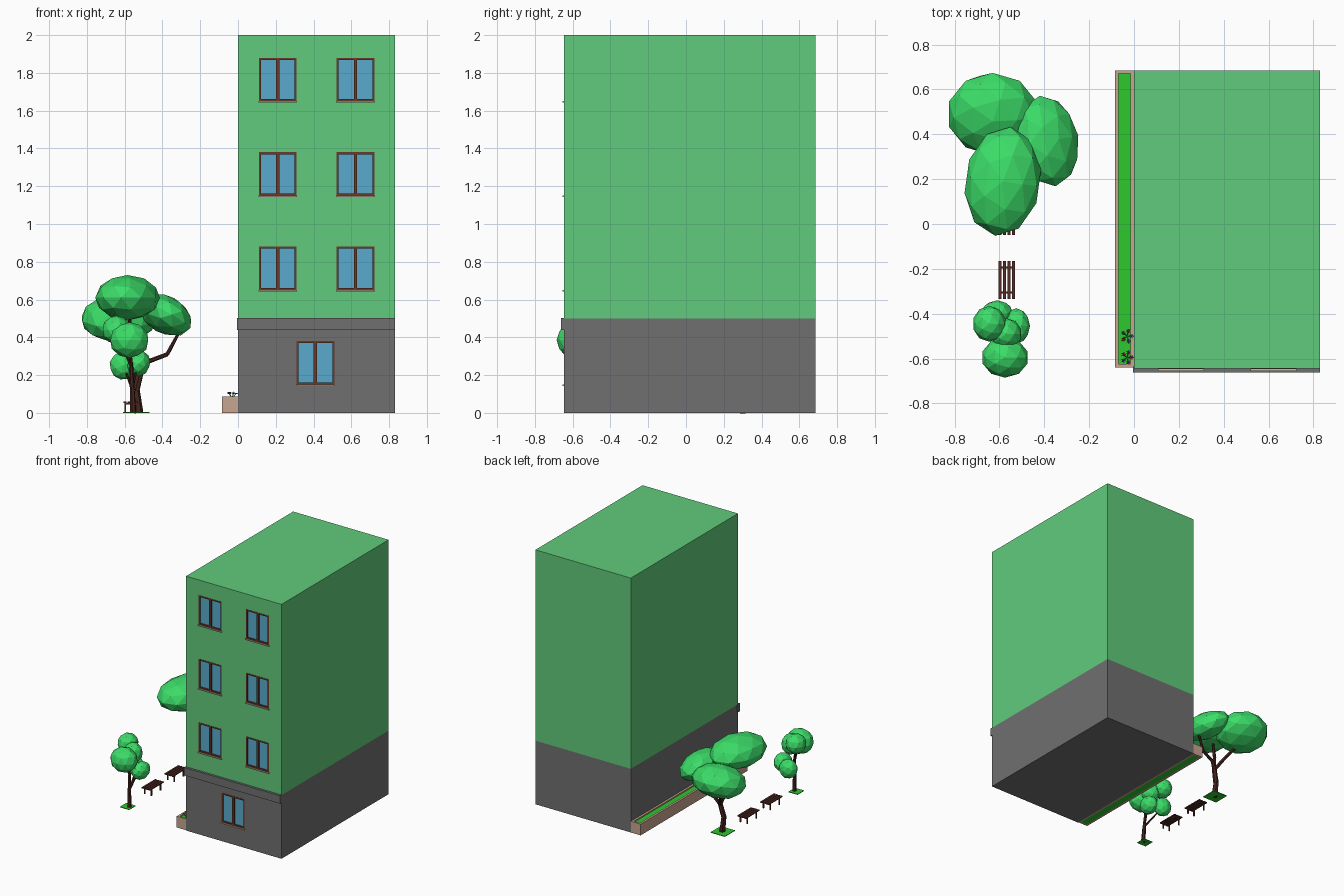
import bpy, bmesh, math, random
from mathutils import Vector, Matrix, Euler

if "Cube" in bpy.data.objects:
    bpy.data.objects.remove(bpy.data.objects["Cube"])

random.seed(4)


def mat(name, r, g, b):
    m = bpy.data.materials.new(name)
    m.diffuse_color = (r, g, b, 1)
    m.use_nodes = True
    m.node_tree.nodes["Principled BSDF"].inputs["Base Color"].default_value = m.diffuse_color
    return m


WALL = mat("green_wall", .12, .6, .2)
STONE = mat("dark_stone", .16, .16, .16)
GLASS = mat("glass", .1, .41, .61)
FRAME = mat("frame_wood", .15, .04, .02)
SILL = mat("sill_stone", .6, .5, .38)
LEAF = mat("leaf", .045, .72, .14)
BARK = mat("bark", .06, .018, .013)
BENCH = mat("bench_wood", .09, .025, .02)
BRICK = mat("planter_brick", .58, .38, .28)
GRASS = mat("grass", .026, .58, .026)
RED = mat("red_petal", .6, .02, .06)
BLUE = mat("blue_petal", .05, .12, .7)


def finish(name, bm, material):
    me = bpy.data.meshes.new(name)
    bm.to_mesh(me)
    bm.free()
    ob = bpy.data.objects.new(name, me)
    bpy.context.collection.objects.link(ob)
    if material:
        me.materials.append(material)
    return ob


def add_box(bm, x0, x1, y0, y1, z0, z1):
    m = Matrix.Translation(((x0 + x1) / 2, (y0 + y1) / 2, (z0 + z1) / 2))
    bmesh.ops.create_cube(bm, size=1, matrix=m @ Matrix.Diagonal((x1 - x0, y1 - y0, z1 - z0, 1)))


def boxes(name, material, *dims):
    bm = bmesh.new()
    for d in dims:
        add_box(bm, *d)
    return finish(name, bm, material)


def blob(bm, centre, radii, tilt=(0, 0, 0), sub=2):
    m = Matrix.Translation(centre) @ Euler([math.radians(a) for a in tilt]).to_matrix().to_4x4()
    bmesh.ops.create_icosphere(bm, subdivisions=sub, radius=1, matrix=m @ Matrix.Diagonal((*radii, 1)))


def limb(bm, *pts):
    # tapered chain of six-sided segments; each point is (x, y, z, radius)
    for p, q in zip(pts, pts[1:]):
        a, b = Vector(p[:3]), Vector(q[:3])
        d = b - a
        m = Matrix.Translation((a + b) / 2) @ d.to_track_quat('Z', 'Y').to_matrix().to_4x4()
        bmesh.ops.create_cone(bm, cap_ends=True, segments=6, radius1=p[3], radius2=q[3],
                              depth=d.length, matrix=m)


# Building: stone ground floor, ledge, painted upper floors
FRONT, BACK, RIGHT = -.645, .685, .83
base = boxes("ground_floor", STONE, (0, RIGHT, FRONT, BACK, 0, .5))
upper = boxes("upper_floors", WALL, (0, RIGHT, FRONT, BACK, .5, 2))
boxes("ledge", STONE, (-.005, RIGHT, FRONT - .018, FRONT + .01, .44, .502))

# Windows: shallow recess, frame with mullion, two panes, sill
windows = [(.31, .15)] + [(x, .65 + .5 * f) for f in range(3) for x in (.11, .522)]
W, H, T = .2, .23, .011
recess = bmesh.new()
for i, (x, z) in enumerate(windows):
    x1, z1, xm = x + W, z + H, x + W / 2
    add_box(recess, x, x1, FRONT - .03, FRONT + .02, z, z1)
    y0, y1 = FRONT - .002, FRONT + .02
    boxes(f"window_frame_{i}", FRAME,
          (x, x + T, y0, y1, z, z1), (x1 - T, x1, y0, y1, z, z1),
          (x + T, x1 - T, y0, y1, z, z + T), (x + T, x1 - T, y0, y1, z1 - T, z1),
          (xm - .009, xm + .009, y0, y1, z + T, z1 - T))
    boxes(f"window_glass_{i}", GLASS,
          (x + T, xm - .009, FRONT + .008, y1, z + T, z1 - T),
          (xm + .009, x1 - T, FRONT + .008, y1, z + T, z1 - T))
    boxes(f"window_sill_{i}", SILL, (x - .002, x1 + .002, FRONT - .01, FRONT + .005, z - .008, z))
cutter = finish("window_cutter", recess, None)
cutter.hide_render = True
cutter.display_type = 'WIRE'
for ob in (base, upper):
    mod = ob.modifiers.new("recess", 'BOOLEAN')
    mod.object = cutter
    mod.solver = 'EXACT'

# Planter along the left wall
PX, PY = -.085, -.64
boxes("planter", BRICK,
      (PX, PX + .017, PY, BACK, 0, .088), (-.016, 0, PY, BACK, 0, .088),
      (PX + .017, -.016, PY, PY + .015, 0, .088), (PX + .017, -.016, BACK - .015, BACK, 0, .088))
boxes("planter_grass", GRASS, (PX + .017, -.016, PY + .015, BACK - .015, 0, .078))

# Flowers: thin stems with small star-shaped heads
for name, cy, petal, heart in (("rear", -.5, RED, BLUE), ("front", -.595, BLUE, RED)):
    stems, petals, hearts = bmesh.new(), bmesh.new(), bmesh.new()
    for k in range(5):
        a = k * math.tau / 5
        r = .02
        c = Vector((-.031 + r * math.cos(a), cy + r * math.sin(a) * 1.2, .1 + random.uniform(0, .01)))
        limb(stems, (-.031, cy, .076, .002), (*c, .0015))
        for j in range(5):
            b = j * math.tau / 5
            blob(petals if k % 2 else hearts, c + Vector((math.cos(b), math.sin(b), 0)) * .006,
                 (.005, .003, .002), (0, 0, math.degrees(b)), 1)
        blob(hearts if k % 2 else petals, c, (.003, .003, .003), sub=1)
    finish(f"{name}_flower_stems", stems, GRASS)
    finish(f"{name}_flower_petals", petals, petal)
    finish(f"{name}_flower_hearts", hearts, heart)

# Benches: four slats on two leg frames
for name, cy in (("front", -.25), ("rear", .035)):
    x0, y0, y1 = -.605, cy - .085, cy + .085
    boxes(f"{name}_bench_slats", BENCH,
          *[(x0 + .02 * i, x0 + .02 * i + .015, y0, y1, .052, .06) for i in range(4)])
    legs = []
    for y in (y0 + .025, y1 - .033):
        legs += [(x0 + .003, x0 + .072, y, y + .008, .044, .052)]
        legs += [(x, x + .009, y, y + .008, 0, .044) for x in (x0 + .004, x0 + .062)]
    boxes(f"{name}_bench_legs", BENCH, *legs)


def tree(name, x, y, patch, limbs, blobs):
    boxes(f"{name}_lawn", GRASS, (x - patch, x + patch, y - patch, y + patch, 0, .005))
    bm = bmesh.new()
    for pts in limbs:
        limb(bm, *pts)
    finish(f"{name}_trunk", bm, BARK)
    bm = bmesh.new()
    for b in blobs:
        blob(bm, *b)
    finish(f"{name}_foliage", bm, LEAF)


# Large tree: trunk forks into three limbs
tree("large_tree", -.53, .3, .062,
     [[(-.525, .3, 0, .024), (-.54, .3, .12, .02), (-.515, .31, .22, .018)],
      [(-.515, .31, .22, .016), (-.48, .33, .27, .012), (-.375, .35, .31, .011), (-.31, .37, .43, .008)],
      [(-.515, .31, .22, .016), (-.57, .38, .32, .013), (-.66, .46, .45, .009)],
      [(-.515, .31, .22, .016), (-.56, .26, .36, .013), (-.58, .21, .55, .008)]],
     [((-.63, .49, .5), (.205, .19, .125), (15, 0, 0)),
      ((-.385, .37, .52), (.15, .205, .1), (0, 30, 10)),
      ((-.585, .19, .61), (.17, .245, .12), (0, 0, -8))])

# Small tree
tree("small_tree", -.57, -.555, .04,
     [[(-.555, -.555, 0, .017), (-.56, -.55, .13, .013), (-.565, -.54, .25, .01)],
      [(-.565, -.54, .25, .01), (-.575, -.59, .38, .006)],
      [(-.565, -.54, .25, .01), (-.64, -.45, .42, .006)],
      [(-.56, -.55, .13, .008), (-.535, -.48, .25, .005)],
      [(-.56, -.55, .13, .008), (-.6, -.41, .23, .005)]],
     [((-.575, -.595, .385), (.105, .09, .095)),
      ((-.645, -.445, .44), (.075, .08, .075)),
      ((-.525, -.455, .26), (.06, .08, .07), (0, 20, 0)),
      ((-.61, -.4, .25), (.07, .06, .075), (0, -20, 0)),
      ((-.57, -.49, .4), (.07, .07, .08))])
